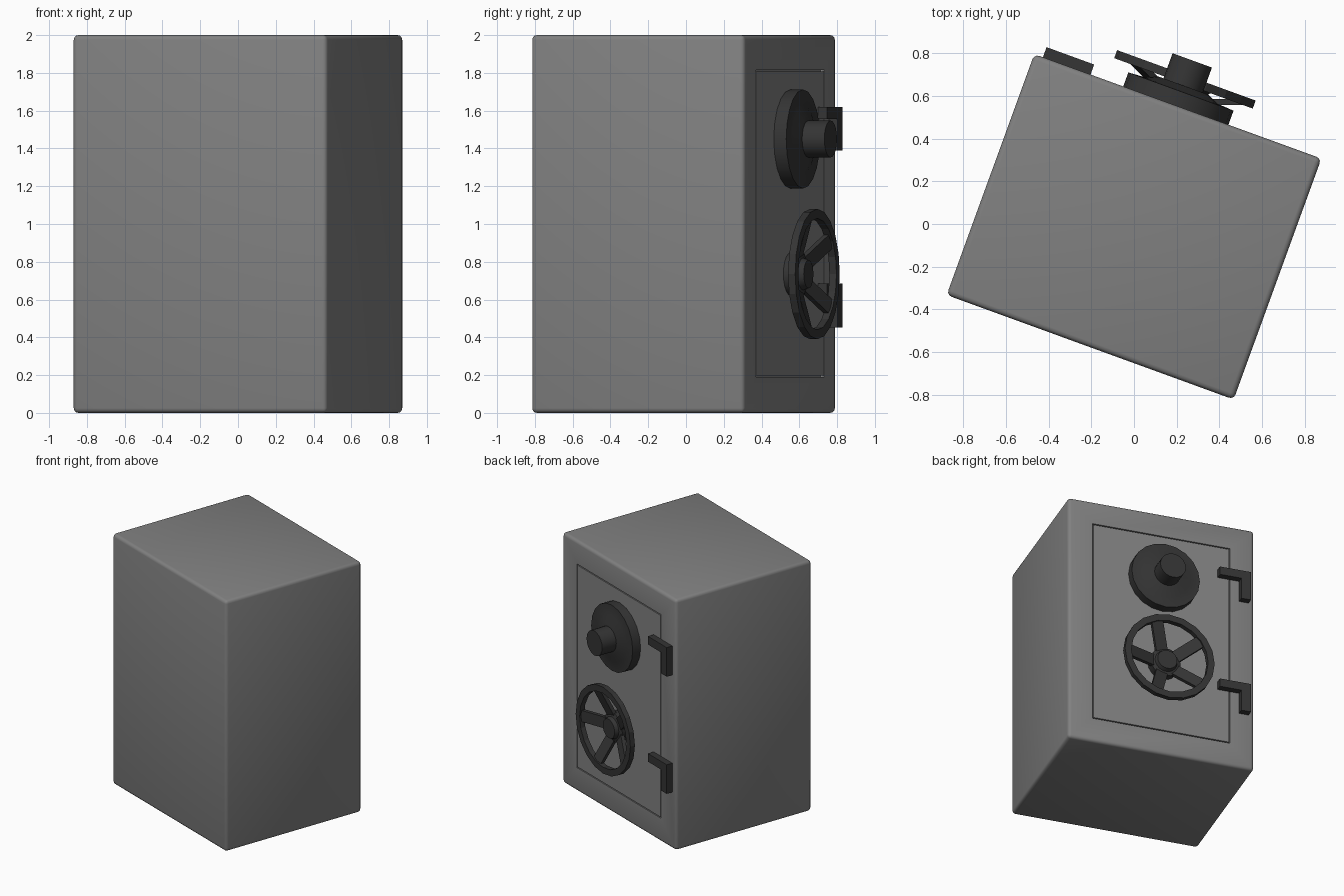
import bpy, bmesh
from math import sin, cos, pi, radians
from mathutils import Matrix, Vector

if "Cube" in bpy.data.objects:
    bpy.data.objects.remove(bpy.data.objects["Cube"])

# Everything is modelled square-on with the door facing +y, then turned by FRAME
FRAME = Matrix.Translation((0, -0.013, 0)) @ Matrix.Rotation(radians(-20), 4, 'Z')
W, D, H = 1.43, 1.2, 2.0
FACE = D / 2


def material(name, v):
    m = bpy.data.materials.new(name)
    m.diffuse_color = (v, v, v, 1)
    m.use_nodes = True
    m.node_tree.nodes["Principled BSDF"].inputs["Base Color"].default_value = m.diffuse_color
    return m


STEEL = material("steel", 0.22)
IRON = material("dark_iron", 0.035)


def finish(name, bm, mat, smooth=None):
    bmesh.ops.recalc_face_normals(bm, faces=bm.faces)
    me = bpy.data.meshes.new(name)
    bm.to_mesh(me)
    bm.free()
    me.materials.append(mat)
    ob = bpy.data.objects.new(name, me)
    ob.matrix_world = FRAME
    bpy.context.collection.objects.link(ob)
    if smooth:
        bpy.ops.object.select_all(action='DESELECT')
        ob.select_set(True)
        bpy.context.view_layer.objects.active = ob
        bpy.ops.object.shade_smooth_by_angle(angle=radians(smooth))
    return ob


def box(bm, lo, hi):
    lo, hi = Vector(lo), Vector(hi)
    m = Matrix.Translation((lo + hi) / 2) @ Matrix.Diagonal((*(hi - lo), 1))
    return bmesh.ops.create_cube(bm, size=1, matrix=m)


def lathe(name, cx, cz, profile, sides, closed=False, smooth=None):
    """Spin (radius, y) points about an axis running along y."""
    bm = bmesh.new()
    rings = [[bm.verts.new((cx + r * cos(2 * pi * i / sides), y, cz + r * sin(2 * pi * i / sides)))
              for i in range(sides)] for r, y in profile]
    pairs = list(zip(rings, rings[1:]))
    if closed:
        pairs.append((rings[-1], rings[0]))
    else:
        bm.faces.new(rings[0])
        bm.faces.new(rings[-1])
    for a, b in pairs:
        for i in range(sides):
            j = (i + 1) % sides
            bm.faces.new((a[i], a[j], b[j], b[i]))
    return finish(name, bm, IRON, smooth)


# Cabinet with rounded edges
bm = bmesh.new()
box(bm, (-W / 2, -D / 2, 0), (W / 2, D / 2, H))
bmesh.ops.bevel(bm, geom=bm.edges[:], offset=0.025, segments=3, profile=0.5, affect='EDGES')

# Door outline: rebuild the front face as frame, groove and door panel
front = max(bm.faces, key=lambda f: f.calc_center_median().y * 10 + f.calc_area())
bmesh.ops.inset_region(bm, faces=[front], thickness=0.1)
for v in front.verts:
    v.co.x = 0.53 if v.co.x > 0 else -0.53
    v.co.z = 1.815 if v.co.z > 1 else 0.19
for thickness, depth in ((0.001, -0.02), (0.009, 0), (0.001, 0.02)):
    bmesh.ops.inset_region(bm, faces=[front], thickness=thickness, depth=depth)
finish("cabinet", bm, STEEL, 30)

# Combination dial and its knob
lathe("dial", -0.01, 1.45, [(0.262, FACE - 0.01), (0.262, FACE + 0.07), (0.18, FACE + 0.075),
                            (0.125, FACE + 0.10)], 20, smooth=30)
lathe("dial_knob", -0.01, 1.45, [(0.098, FACE + 0.08), (0.098, FACE + 0.225)], 20, smooth=30)

# Handwheel: hub, rim and five sloping spokes
WX, WZ = -0.012, 0.735
lathe("wheel_hub", WX, WZ, [(0.115, FACE - 0.01), (0.115, FACE + 0.06), (0.085, FACE + 0.07),
                            (0.075, FACE + 0.10)], 20, smooth=30)
lathe("wheel_rim", WX, WZ, [(0.345, FACE + 0.11), (0.345, FACE + 0.15),
                            (0.295, FACE + 0.15), (0.295, FACE + 0.11)], 20, closed=True)
bm = bmesh.new()
for k in range(5):
    spoke = box(bm, (0.08, -0.015, -0.045), (0.31, 0.015, 0.045))["verts"]
    for v in spoke:
        v.co.y += FACE + (0.045 if v.co.x < 0.2 else 0.13)
    bmesh.ops.transform(bm, verts=spoke,
                        matrix=Matrix.Translation((WX, 0, WZ)) @ Matrix.Rotation(2 * pi * k / 5, 4, 'Y'))
finish("wheel_spokes", bm, IRON)

# Two L-shaped hinges
for name, top in (("upper_hinge", 1.62), ("lower_hinge", 0.685)):
    bm = bmesh.new()
    pts = [(-0.672, 0), (-0.435, 0), (-0.435, -0.065), (-0.6, -0.065), (-0.6, -0.232), (-0.672, -0.232)]
    face = bm.faces.new([bm.verts.new((x, FACE - 0.01, top + z)) for x, z in pts])
    ext = bmesh.ops.extrude_face_region(bm, geom=[face])["geom"]
    bmesh.ops.translate(bm, vec=(0, 0.06, 0), verts=[g for g in ext if isinstance(g, bmesh.types.BMVert)])
    finish(name, bm, IRON)
